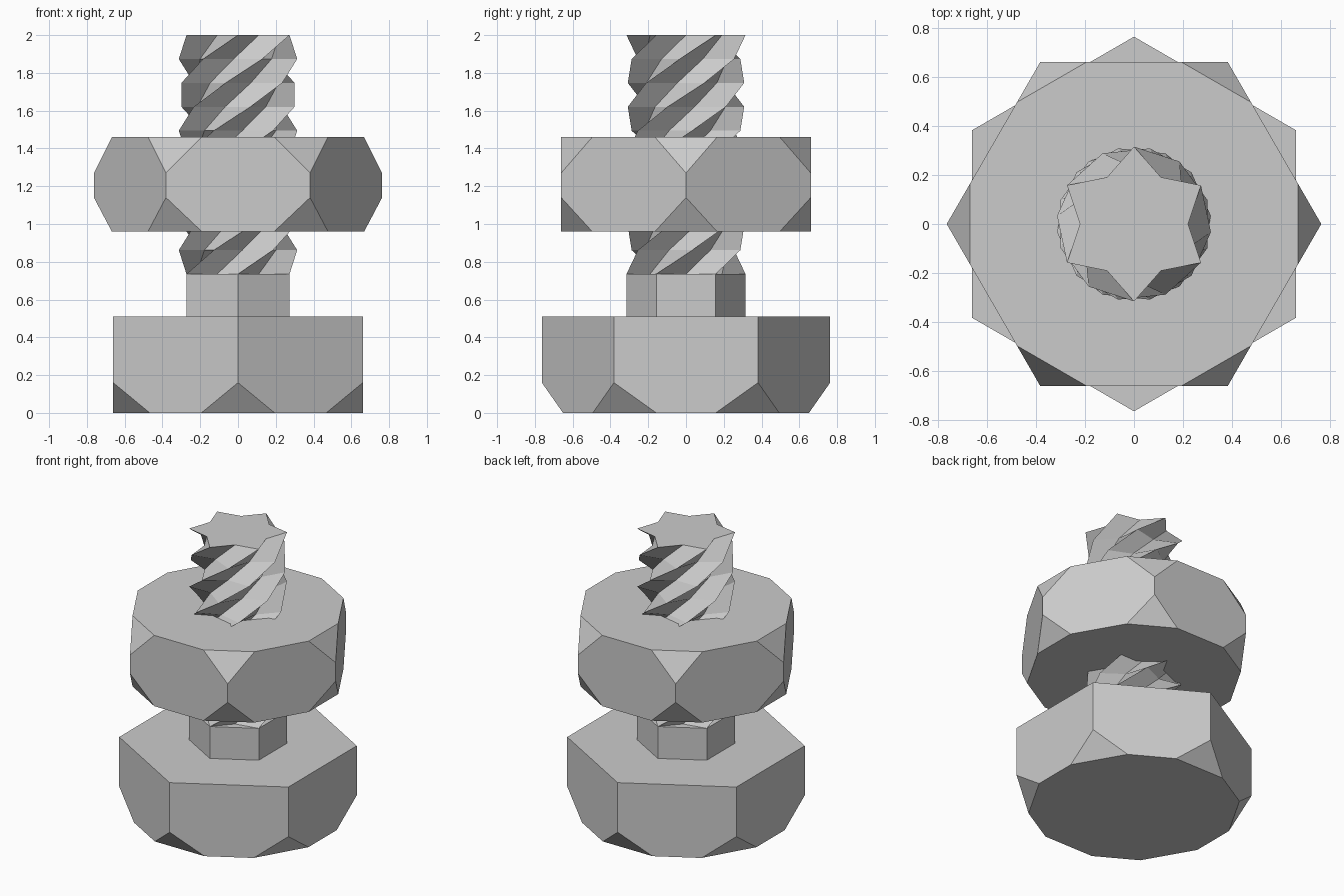
import bpy, bmesh
from math import cos, sin, radians
from mathutils import Vector

cube = bpy.data.objects.get("Cube")
if cube:
    bpy.data.objects.remove(cube, do_unlink=True)

# One plain metal colour for every part
steel = bpy.data.materials.new("steel grey")
steel.use_nodes = True
steel.diffuse_color = (0.6, 0.6, 0.6, 1)
steel.node_tree.nodes["Principled BSDF"].inputs["Base Color"].default_value = (0.6, 0.6, 0.6, 1)


def finish(bm, name):
    bmesh.ops.recalc_face_normals(bm, faces=bm.faces)
    mesh = bpy.data.meshes.new(name)
    bm.to_mesh(mesh)
    bm.free()
    mesh.materials.append(steel)
    obj = bpy.data.objects.new(name, mesh)
    bpy.context.collection.objects.link(obj)
    return obj


def loft(rings):
    """Solid skinned through equal rings of points, with both ends capped."""
    bm = bmesh.new()
    loops = [[bm.verts.new(p) for p in ring] for ring in rings]
    count = len(loops[0])
    for low, high in zip(loops, loops[1:]):
        for i in range(count):
            j = (i + 1) % count
            bm.faces.new((low[i], low[j], high[j], high[i]))
    bm.faces.new(loops[0][::-1])
    bm.faces.new(loops[-1])
    return bm


def ring(radii, z, start):
    """Ring of points whose radii alternate through the given list."""
    count = 6 * len(radii)
    angles = [radians(start + 360 * i / count) for i in range(count)]
    return [(radii[i % len(radii)] * cos(a), radii[i % len(radii)] * sin(a), z)
            for i, a in enumerate(angles)]


def hex_prism(radius, low, high, start):
    return loft([ring([radius], z, start) for z in (low, high)])


def cut_corners(bm, radius, start, z_end, rise, depth):
    """Slice the six corners at one end; rise is signed towards the middle."""
    for k in range(6):
        a = radians(start + 60 * k)
        out = Vector((cos(a), sin(a), 0))
        normal = out * abs(rise) + Vector((0, 0, -depth if rise > 0 else depth))
        point = out * radius + Vector((0, 0, z_end + rise))
        cut = bmesh.ops.bisect_plane(
            bm, geom=bm.verts[:] + bm.edges[:] + bm.faces[:], dist=1e-5,
            plane_co=point, plane_no=normal.normalized(), clear_outer=True)
        edges = [e for e in cut["geom_cut"]
                 if isinstance(e, bmesh.types.BMEdge) and e.is_boundary]
        bmesh.ops.holes_fill(bm, edges=edges, sides=0)


HEX_R, ROD_R, ROOT_R = 0.763, 0.315, 0.22

# Bolt head, chamfered underneath
head = hex_prism(HEX_R, 0, 0.51, 30)
cut_corners(head, HEX_R, 30, 0, 0.16, 0.112)
finish(head, "bolt_head")

# Plain hexagonal shank
finish(hex_prism(ROD_R, 0.51, 0.735, 30), "shank")

# Thread: six-pointed star making one full turn in ten steps
steps, bottom, top = 10, 0.735, 2.0
thread = loft([ring([ROD_R, ROOT_R], bottom + (top - bottom) * i / steps, 30 + 36 * i)
               for i in range(steps + 1)])
finish(thread, "thread")

# Nut, turned against the head and chamfered on both sides
nut = hex_prism(HEX_R, 0.96, 1.46, 0)
cut_corners(nut, HEX_R, 0, 1.46, -0.19, 0.095)
cut_corners(nut, HEX_R, 0, 0.96, 0.18, 0.095)
finish(nut, "nut")
